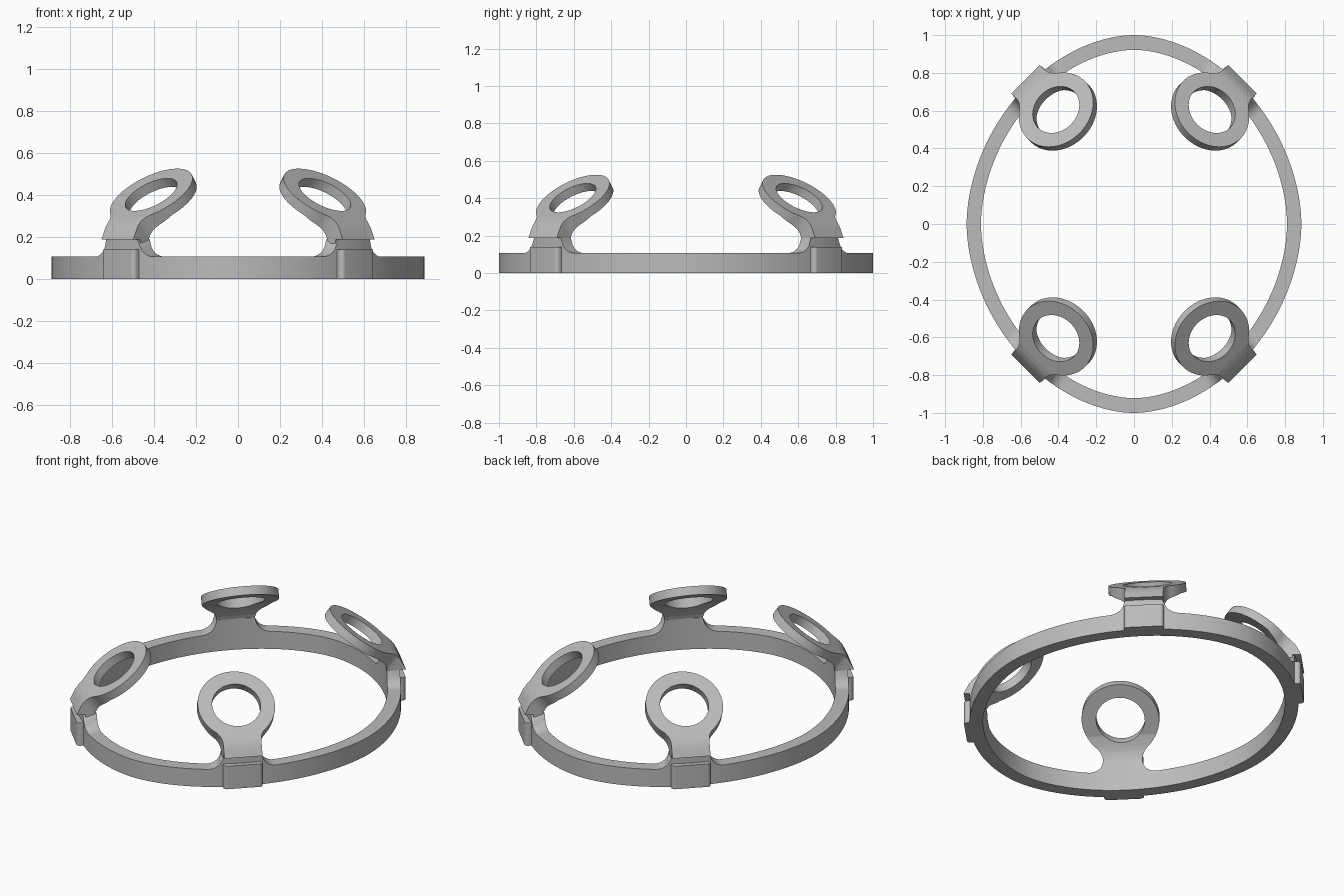
import bpy, bmesh, math
from mathutils import Matrix, Vector

cube = bpy.data.objects.get("Cube")
if cube:
    bpy.data.objects.remove(cube, do_unlink=True)

grey = bpy.data.materials.new("plain grey")
grey.use_nodes = True
grey.diffuse_color = (0.5, 0.5, 0.5, 1)
grey.node_tree.nodes["Principled BSDF"].inputs["Base Color"].default_value = (0.5, 0.5, 0.5, 1)

OFFSET = 0.136      # sideways shift of each bracket from the diagonal
HALF = 0.107        # half width of the bracket neck
RING_TOP = 0.107
FILLET = 0.083
TILT = math.radians(35)
EYE = (0.72, 0.402)  # centre of the eyelet's upper face: outward, height
DISC_R, HOLE_R = 0.215, 0.135

# Local frame: X points outward on the diagonal, Y runs sideways
diagonal = Matrix.Rotation(math.pi / 4, 4, "Z") @ Matrix.Translation((0, OFFSET, 0))


def make_object(name, bm):
    bmesh.ops.recalc_face_normals(bm, faces=bm.faces)
    mesh = bpy.data.meshes.new(name)
    bm.to_mesh(mesh)
    bm.free()
    mesh.materials.append(grey)
    obj = bpy.data.objects.new(name, mesh)
    bpy.context.collection.objects.link(obj)
    return obj


def prism(name, points, direction):
    bm = bmesh.new()
    face = bm.faces.new([bm.verts.new(p) for p in points])
    out = bmesh.ops.extrude_face_region(bm, geom=[face])
    moved = [v for v in out["geom"] if isinstance(v, bmesh.types.BMVert)]
    # keep the starting face so that the prism is closed
    if not face.is_valid:
        base = [v for v in bm.verts if v not in moved]
        bm.faces.new(base)
    bmesh.ops.translate(bm, verts=moved, vec=direction)
    return make_object(name, bm)


def activate(obj):
    bpy.ops.object.select_all(action="DESELECT")
    obj.select_set(True)
    bpy.context.view_layer.objects.active = obj


def smooth(obj):
    activate(obj)
    bpy.ops.object.shade_smooth_by_angle(angle=math.radians(30))


def cut(obj, cutter, operation):
    mod = obj.modifiers.new("cut", "BOOLEAN")
    mod.operation, mod.object, mod.solver = operation, cutter, "EXACT"
    activate(obj)
    bpy.ops.object.modifier_apply(modifier=mod.name)
    bpy.data.objects.remove(cutter, do_unlink=True)


def four_fold(obj):
    mod = obj.modifiers.new("four corners", "MIRROR")
    mod.use_axis = (True, True, False)
    mod.use_mirror_merge = False


def arc(cx, cy, r, start, end, steps):
    return [(cx + r * math.cos(start + (end - start) * i / steps),
             cy + r * math.sin(start + (end - start) * i / steps)) for i in range(steps + 1)]


# Slightly flattened oval band, swelling with fillets into each bracket neck
def oval(a, b, t):
    power = 2 / 1.85
    c, s = math.cos(t), math.sin(t)
    return (math.copysign(a * abs(c) ** power, c), math.copysign(b * abs(s) ** power, s))


def band_height(x, y):
    side = (abs(y) - abs(x)) / math.sqrt(2)
    d = min(max(abs(side - OFFSET) - HALF, 0), FILLET)
    return RING_TOP + FILLET - math.sqrt(FILLET ** 2 - (FILLET - d) ** 2)


bm = bmesh.new()
rows = []
COUNT = 480
for i in range(COUNT):
    t = math.tau * i / COUNT
    outer, inner = oval(0.886, 1, t), oval(0.81, 0.922, t)
    section = [(*outer, 0), (*outer, band_height(*outer)), (*inner, band_height(*inner)), (*inner, 0)]
    rows.append([bm.verts.new(p) for p in section])
for i, row in enumerate(rows):
    after = rows[(i + 1) % COUNT]
    for k in range(4):
        j = (k + 1) % 4
        bm.faces.new((row[k], after[k], after[j], row[j]))
smooth(make_object("oval_band", bm))

# Bracket side profile: tilted plate bending down into the neck
slope = math.tan(TILT)


def plate_z(u, drop=0):
    return EYE[1] + slope * (EYE[0] - u) - drop


under = 0.05 / math.cos(TILT)
profile = [(0.48, plate_z(0.48)), (0.875, plate_z(0.875)), (0.9, 0.272), (0.918, 0.25),
           (0.932, 0.222), (0.948, 0.188), (0.9, 0.188), (0.9, 0.1), (0.845, 0.1),
           (0.845, 0.185), (0.838, 0.21), (0.826, 0.236), (0.81, 0.26), (0.793, 0.28),
           (0.77, plate_z(0.77, under)), (0.48, plate_z(0.48, under))]
bracket = prism("eyelet_bracket", [(u, -0.3, z) for u, z in profile], (0, 0.6, 0))

# Eyelet outline, perpendicular to the tilted plate
blend = 0.1
bx, by = math.sqrt((DISC_R + blend) ** 2 - (HALF + blend) ** 2), HALF + blend
angle = math.atan2(by, bx)
outline = arc(0, 0, DISC_R, angle, math.tau - angle, 72)
lower = arc(bx, -by, blend, math.pi - angle, math.pi / 2, 12)[1:]
upper = [(x, -y) for x, y in reversed(lower)]
outline += lower + [(0.7, -HALF), (0.7, HALF)] + upper
plane = Matrix.Translation((EYE[0], 0, EYE[1])) @ Matrix.Rotation(TILT, 4, "Y")
normal = plane.to_3x3() @ Vector((0, 0, 1))


def on_plate(points, depth):
    return [plane @ Vector((x, y, depth)) for x, y in points]


cut(bracket, prism("outline_cutter", on_plate(outline, -0.7), normal * 1.4), "INTERSECT")
hole = arc(0, 0, HOLE_R, 0, math.tau, 64)[:-1]
cut(bracket, prism("hole_cutter", on_plate(hole, -0.12), normal * 0.24), "DIFFERENCE")
bracket.data.transform(diagonal)
smooth(bracket)
four_fold(bracket)

# Flat pad with rounded upright corners, standing proud of the band
pad_r, pad_face, pad_half = 0.02, 0.947, 0.11
corner = arc(pad_face - pad_r, pad_half - pad_r, pad_r, 0, math.pi / 2, 6)
pad_shape = corner + [(0.88, pad_half), (0.88, -pad_half)] + [(x, -y) for x, y in reversed(corner)]
pad = prism("outer_pad", [(x, y, 0) for x, y in pad_shape], (0, 0, 0.14))
pad.data.transform(diagonal)
smooth(pad)
four_fold(pad)
